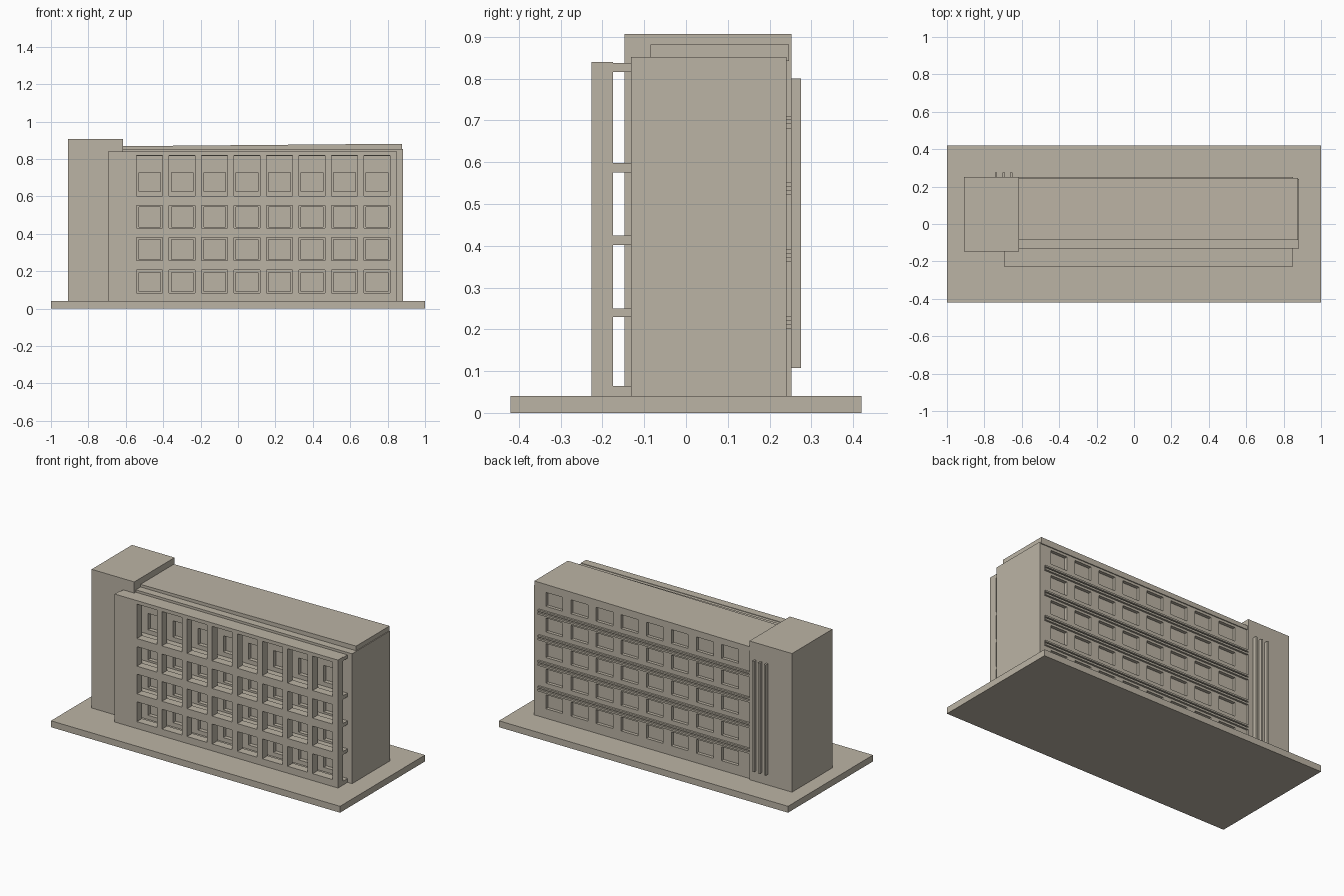
import bpy, bmesh

if "Cube" in bpy.data.objects:
    bpy.data.objects.remove(bpy.data.objects["Cube"])

stone = bpy.data.materials.new("warm_grey_stone")
stone.diffuse_color = (0.50, 0.455, 0.375, 1)
stone.use_nodes = True
stone.node_tree.nodes["Principled BSDF"].inputs["Base Color"].default_value = stone.diffuse_color


def boxes(name, specs):
    """One object made of boxes, each (x0, x1, y0, y1, z0, z1)."""
    bm = bmesh.new()
    for x0, x1, y0, y1, z0, z1 in specs:
        verts = bmesh.ops.create_cube(bm, size=1)["verts"]
        for v in verts:
            v.co = (x1 if v.co.x > 0 else x0,
                    y1 if v.co.y > 0 else y0,
                    z1 if v.co.z > 0 else z0)
    mesh = bpy.data.meshes.new(name)
    bm.to_mesh(mesh)
    bm.free()
    mesh.materials.append(stone)
    obj = bpy.data.objects.new(name, mesh)
    bpy.context.collection.objects.link(obj)
    return obj


def cut(obj, specs):
    """Subtract boxes from an object."""
    cutter = boxes(obj.name + "_cutter", specs)
    cutter.hide_render = True
    mod = obj.modifiers.new("openings", 'BOOLEAN')
    mod.operation = 'DIFFERENCE'
    mod.solver = 'EXACT'
    mod.object = cutter
    bpy.context.view_layer.objects.active = obj
    bpy.ops.object.modifier_apply(modifier=mod.name)
    bpy.data.objects.remove(cutter)


columns = [-0.4725 + 0.1737 * i for i in range(8)]


def openings(half_width, y0, y1, rows):
    return [(x - half_width, x + half_width, y0, y1, z0, z1)
            for x in columns for z0, z1 in rows]


# Base slab and end tower
boxes("base", [(-1, 1, -0.42, 0.42, 0, 0.04)])
boxes("stair_tower", [(-0.91, -0.615, -0.147, 0.252, 0.04, 0.907)])

# Main block with recessed windows front and back
block = boxes("main_block", [(-0.62, 0.882, -0.132, 0.24, 0.04, 0.852)])
front_rows = [(0.09, 0.193), (0.263, 0.368), (0.437, 0.542), (0.625, 0.727)]
back_rows = [(0.10 + 0.16 * i, 0.187 + 0.16 * i) for i in range(5)]
cut(block, openings(0.058, -0.2, -0.107, front_rows)
    + openings(0.058, 0.22, 0.3, back_rows))

# Roof slab, its top falling slightly towards the tower
roof = boxes("roof_slab", [(-0.62, 0.877, -0.085, 0.246, 0.842, 0.881)])
for v in roof.data.vertices:
    if v.co.x < 0 and v.co.z > 0.86:
        v.co.z = 0.868

# Front screen wall with large openings
screen = boxes("front_screen", [(-0.695, 0.85, -0.226, -0.175, 0.04, 0.84)])
cut(screen, openings(0.069, -0.3, -0.1,
    [(0.083, 0.207), (0.257, 0.38), (0.43, 0.552), (0.603, 0.818)]))

# Gallery floors linking screen and block
boxes("gallery_floors", [(-0.692, 0.85, -0.176, -0.13, z0, z1) for z0, z1 in
      [(0.04, 0.064), (0.229, 0.25), (0.402, 0.425), (0.575, 0.598), (0.816, 0.837)]])

# Paired ledges between the back window rows
boxes("back_ledges", [(-0.62, 0.85, 0.238, 0.252, z + a, z + b)
      for z in (0.201, 0.361, 0.521, 0.681) for a, b in ((0, 0.012), (0.02, 0.03))])

# Vertical fins on the back of the tower
boxes("tower_fins", [(x - 0.006, x + 0.006, 0.25, 0.275, 0.108, 0.80)
      for x in (-0.738, -0.697, -0.656)])
